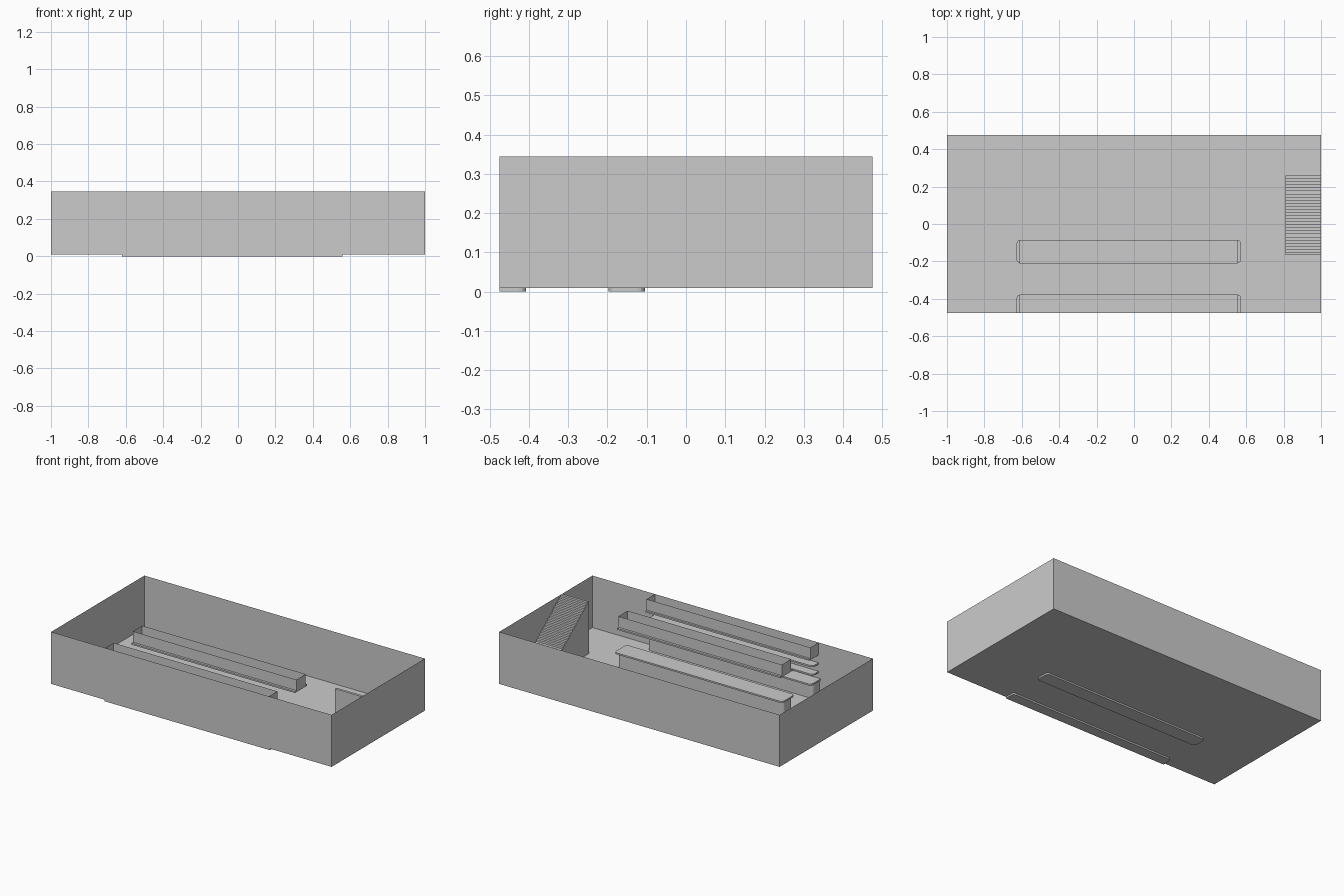
import bpy
from math import sin, cos, pi

if "Cube" in bpy.data.objects:
    bpy.data.objects.remove(bpy.data.objects["Cube"])

FRONT, BACK = -0.475, 0.475      # wall positions in y
FLOOR, TOP = 0.01, 0.345         # floor level and wall top


def make(name, verts, faces):
    mesh = bpy.data.meshes.new(name)
    mesh.from_pydata(verts, [], faces)
    mesh.update()
    ob = bpy.data.objects.new(name, mesh)
    bpy.context.collection.objects.link(ob)
    return ob


def extrude(name, outline, z0, z1, bottom=True, top=True):
    """Vertical extrusion of a counter-clockwise xy outline."""
    n = len(outline)
    verts = [(x, y, z) for z in (z0, z1) for x, y in outline]
    faces = [(i, (i + 1) % n, (i + 1) % n + n, i + n) for i in range(n)]
    if bottom:
        faces.append(tuple(reversed(range(n))))
    if top:
        faces.append(tuple(range(n, 2 * n)))
    return make(name, verts, faces)


def outline(x0, x1, y0, y1, r_front=0.0, r_back=0.0, seg=3):
    """Rectangle with optionally rounded front and back corners."""
    corners = [(x0, y0, 1, 1, r_front, pi), (x1, y0, -1, 1, r_front, 1.5 * pi),
               (x1, y1, -1, -1, r_back, 0), (x0, y1, 1, -1, r_back, 0.5 * pi)]
    pts = []
    for x, y, sx, sy, r, a in corners:
        if r == 0:
            pts.append((x, y))
            continue
        for i in range(seg + 1):
            t = a + 0.5 * pi * i / seg
            pts.append((x + sx * r + r * cos(t), y + sy * r + r * sin(t)))
    return pts


# Room shell: open-topped, paper-thin walls and floor
extrude("room_shell", outline(-1, 1, FRONT, BACK), FLOOR, TOP, top=False)


# Counter with an overhanging top, and a hanging cabinet above it
def counter(name, base_y, top_y, box_y, against_wall):
    rf = 0.0 if against_wall else 0.02
    extrude(name + "_counter_base",
            outline(-0.62, 0.56, *base_y, rf, 0.02), 0, 0.105)
    extrude(name + "_counter_top",
            outline(-0.628, 0.572, *top_y, rf, 0.02), 0.105, 0.115)
    extrude(name + "_cabinet_ledge",
            outline(-0.613, 0.553, *top_y), 0.265, 0.275)
    extrude(name + "_hanging_cabinet",
            outline(-0.613, 0.553, *box_y), 0.275, TOP, bottom=False, top=False)


counter("island", (-0.197, -0.105), (-0.21, -0.085), (-0.195, -0.10), False)
counter("wall", (FRONT, -0.407), (FRONT, -0.377), (FRONT, -0.39), True)

# Two shelves on the front wall
for i, z in enumerate((0.15, 0.205)):
    extrude(f"wall_shelf_{i + 1}",
            outline(-0.613, 0.553, FRONT, -0.415, 0, 0.02), z, z + 0.01)

# Solid staircase along the right wall, rising towards the front
STEPS, Y_LOW, Y_HIGH = 26, 0.26, -0.167
profile = [(Y_HIGH, FLOOR), (Y_LOW, FLOOR)]
for i in range(STEPS):
    z = FLOOR + (TOP - FLOOR) * (i + 1) / STEPS
    profile.append((Y_LOW + (Y_HIGH - Y_LOW) * i / STEPS, z))
    profile.append((Y_LOW + (Y_HIGH - Y_LOW) * (i + 1) / STEPS, z))
n = len(profile)
verts = [(x, y, z) for x in (0.81, 1.0) for y, z in profile]
faces = [(i, i + n, (i + 1) % n + n, (i + 1) % n) for i in range(n)]
faces += [tuple(reversed(range(n))), tuple(range(n, 2 * n))]
make("staircase", verts, faces)
